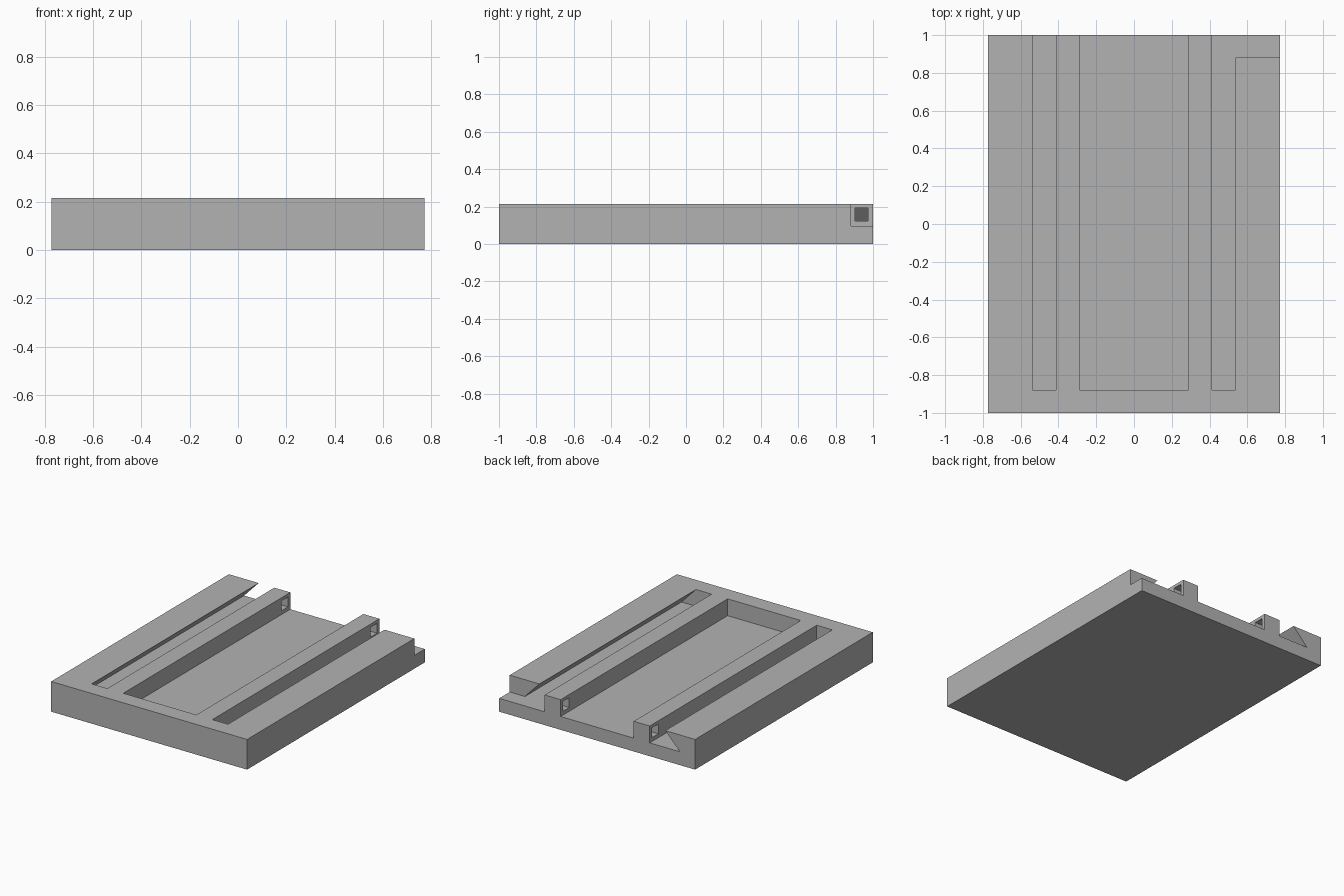
import bpy
import bmesh
from mathutils import Vector

cube = bpy.data.objects.get("Cube")
if cube:
    bpy.data.objects.remove(cube, do_unlink=True)

HALF_W, HEIGHT, FLOOR = 0.772, 0.215, 0.095
FRONT_END, NOTCH_Y = -0.88, 0.882
RIB_IN, RIB_OUT, SLOT_TOP, SLOT_BOTTOM = 0.288, 0.414, 0.537, 0.652
OVER = 0.1  # how far cutters reach past the block

grey = bpy.data.materials.new("plain grey")
grey.use_nodes = True
colour = (0.45, 0.45, 0.45, 1)
grey.diffuse_color = colour
grey.node_tree.nodes["Principled BSDF"].inputs["Base Color"].default_value = colour


def prism(name, profile, y0, y1):
    """Extrude an x-z profile along y."""
    bm = bmesh.new()
    face = bm.faces.new([bm.verts.new((x, y0, z)) for x, z in profile])
    moved = bmesh.ops.extrude_face_region(bm, geom=[face])["geom"]
    bmesh.ops.translate(bm, vec=Vector((0, y1 - y0, 0)),
                        verts=[v for v in moved if isinstance(v, bmesh.types.BMVert)])
    bmesh.ops.recalc_face_normals(bm, faces=bm.faces)
    mesh = bpy.data.meshes.new(name)
    bm.to_mesh(mesh)
    bm.free()
    mesh.materials.append(grey)
    obj = bpy.data.objects.new(name, mesh)
    bpy.context.collection.objects.link(obj)
    return obj


def rect(x0, x1, z0, z1):
    return [(x0, z0), (x1, z0), (x1, z1), (x0, z1)]


# Solid block
base = prism("grooved_base", rect(-HALF_W, HALF_W, 0, HEIGHT), -1, 1)

# Wide middle channel, open at the back
cutters = [prism("middle_channel_cutter",
                 rect(-RIB_IN, RIB_IN, FLOOR, HEIGHT + OVER), FRONT_END, 1 + OVER)]

# Outer slots with undercut outer walls
for side, name in ((1, "left"), (-1, "right")):
    profile = [(RIB_OUT, FLOOR), (SLOT_BOTTOM, FLOOR), (SLOT_TOP, HEIGHT),
               (SLOT_TOP, HEIGHT + OVER), (RIB_OUT, HEIGHT + OVER)]
    cutters.append(prism(name + "_slot_cutter",
                         [(side * x, z) for x, z in profile], FRONT_END, 1 + OVER))

# Step at the back corner
cutters.append(prism("corner_notch_cutter",
                     rect(0.475, HALF_W + OVER, FLOOR, HEIGHT + OVER), NOTCH_Y, 1 + OVER))

# Square hole crossing both ribs
cutters.append(prism("rib_hole_cutter", rect(-0.46, 0.46, 0.122, 0.192), 0.903, 0.974))

for cutter in cutters:
    cutter.hide_render = True
    mod = base.modifiers.new(cutter.name, "BOOLEAN")
    mod.operation = "DIFFERENCE"
    mod.solver = "EXACT"
    mod.object = cutter

# Bake the cuts and remove the cutters
graph = bpy.context.evaluated_depsgraph_get()
final = bpy.data.meshes.new_from_object(base.evaluated_get(graph))
base.modifiers.clear()
base.data = final
for cutter in cutters:
    bpy.data.objects.remove(cutter, do_unlink=True)
